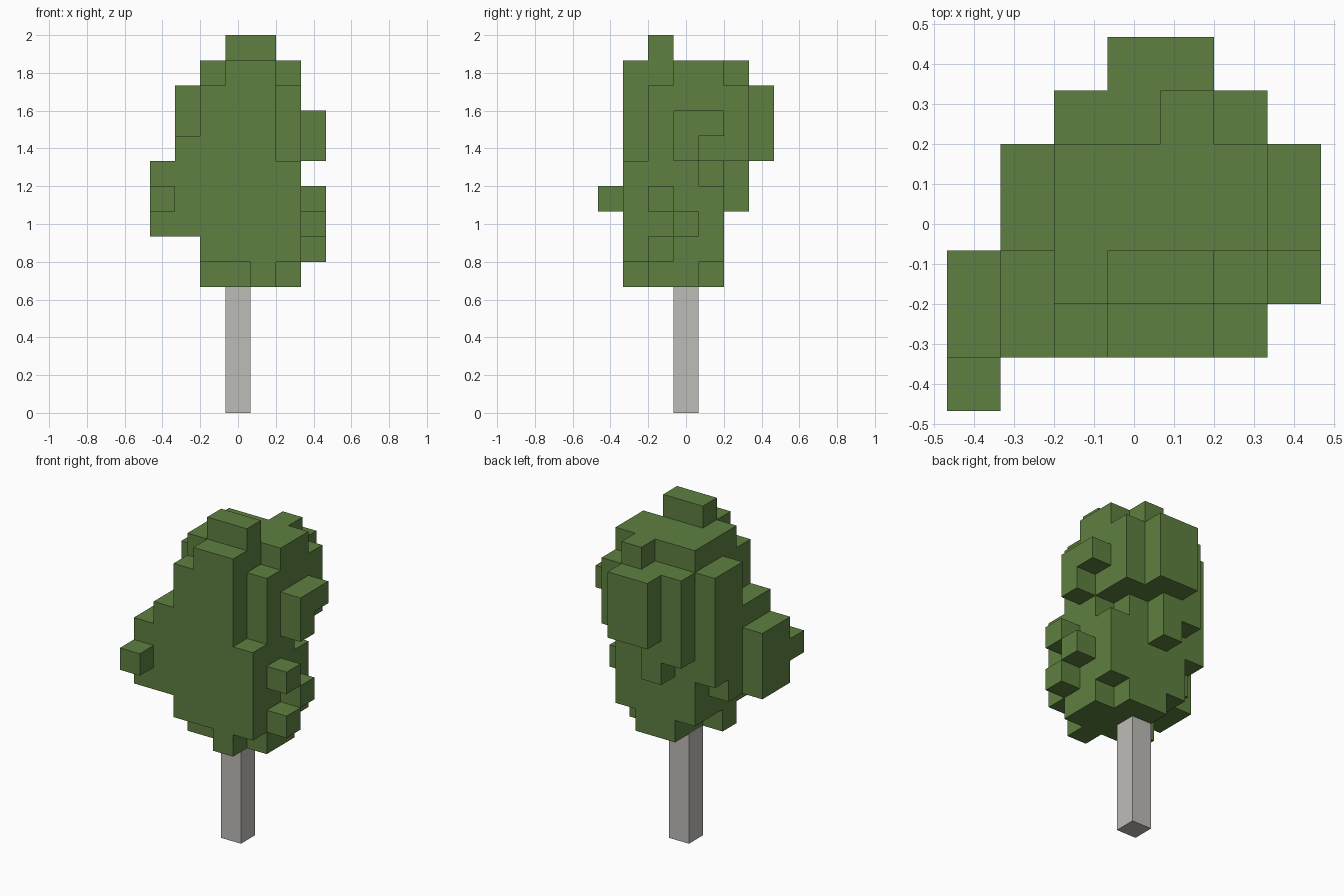
import bpy
import bmesh

cube = bpy.data.objects.get("Cube")
if cube:
    bpy.data.objects.remove(cube, do_unlink=True)

UNIT = 2 / 15      # edge length of one block
HALF = 3.5         # half the footprint, in blocks
TRUNK_TOP = 5      # trunk height, in blocks


def make_material(name, color):
    mat = bpy.data.materials.new(name)
    mat.use_nodes = True
    mat.diffuse_color = color
    bsdf = next(n for n in mat.node_tree.nodes if n.type == 'BSDF_PRINCIPLED')
    bsdf.inputs["Base Color"].default_value = color
    bsdf.inputs["Roughness"].default_value = 0.9
    return mat


def block_range(x, y, z):
    """All grid cells inside the half-open ranges x, y and z."""
    return {(i, j, k) for i in range(*x) for j in range(*y) for k in range(*z)}


def build_blocks(name, cells, base, mat):
    """Skin a set of grid cells, keeping only the exposed faces."""
    bm = bmesh.new()
    corners = {}

    def vert(p):
        if p not in corners:
            corners[p] = bm.verts.new(((p[0] - HALF) * UNIT,
                                       (p[1] - HALF) * UNIT,
                                       (p[2] + base) * UNIT))
        return corners[p]

    for cell in sorted(cells):
        for axis in range(3):
            u, v = (axis + 1) % 3, (axis + 2) % 3
            for side in (0, 1):
                neighbour = list(cell)
                neighbour[axis] += 1 if side else -1
                if tuple(neighbour) in cells:
                    continue
                quad = []
                for du, dv in ((0, 0), (1, 0), (1, 1), (0, 1)):
                    p = list(cell)
                    p[axis] += side
                    p[u] += du
                    p[v] += dv
                    quad.append(vert(tuple(p)))
                bm.faces.new(quad if side else quad[::-1])

    mesh = bpy.data.meshes.new(name)
    bm.to_mesh(mesh)
    bm.free()
    mesh.materials.append(mat)
    obj = bpy.data.objects.new(name, mesh)
    bpy.context.collection.objects.link(obj)
    return obj


leaf_green = make_material("leaf green", (0.112, 0.216, 0.051, 1))
trunk_grey = make_material("trunk grey", (0.515, 0.503, 0.479, 1))

# Trunk
build_blocks("trunk", block_range((3, 4), (3, 4), (0, TRUNK_TOP)), 0, trunk_grey)

# Crown core, heights counted from the top of the trunk
leaves = block_range((2, 6), (1, 5), (1, 8))
leaves -= block_range((5, 6), (1, 2), (5, 8))    # front corner recess
leaves -= block_range((5, 6), (4, 5), (4, 5))    # back corner notch

# Ragged underside
leaves |= block_range((4, 5), (1, 5), (0, 1))
leaves |= block_range((2, 6), (2, 3), (0, 1))
leaves |= block_range((3, 6), (3, 4), (0, 1))
leaves |= block_range((3, 4), (4, 5), (0, 1))

# Stepped top
leaves |= block_range((3, 5), (1, 2), (8, 9))
leaves |= block_range((2, 5), (2, 3), (8, 9))
leaves |= block_range((2, 6), (3, 5), (8, 9))
leaves |= block_range((4, 5), (5, 6), (8, 9))
leaves |= block_range((3, 5), (2, 3), (9, 10))

# Side bulge and low front branch
leaves |= block_range((1, 2), (1, 3), (2, 6))
leaves |= block_range((1, 2), (3, 4), (2, 8))
leaves |= block_range((1, 2), (4, 5), (3, 8))
leaves |= block_range((0, 1), (1, 3), (2, 5))
leaves |= {(0, 0, 3)}

# Back bulge, tapering down
leaves |= block_range((2, 6), (5, 6), (5, 8))
leaves |= block_range((2, 4), (5, 6), (4, 5))
leaves |= block_range((3, 5), (6, 7), (5, 8))
leaves |= {(3, 5, 3)}

# Small tufts on the other side
leaves |= {(6, 3, 5), (6, 3, 6), (6, 4, 6)}
leaves |= {(6, 2, 1), (6, 3, 2), (6, 2, 3)}

build_blocks("leaf_crown", leaves, TRUNK_TOP, leaf_green)
